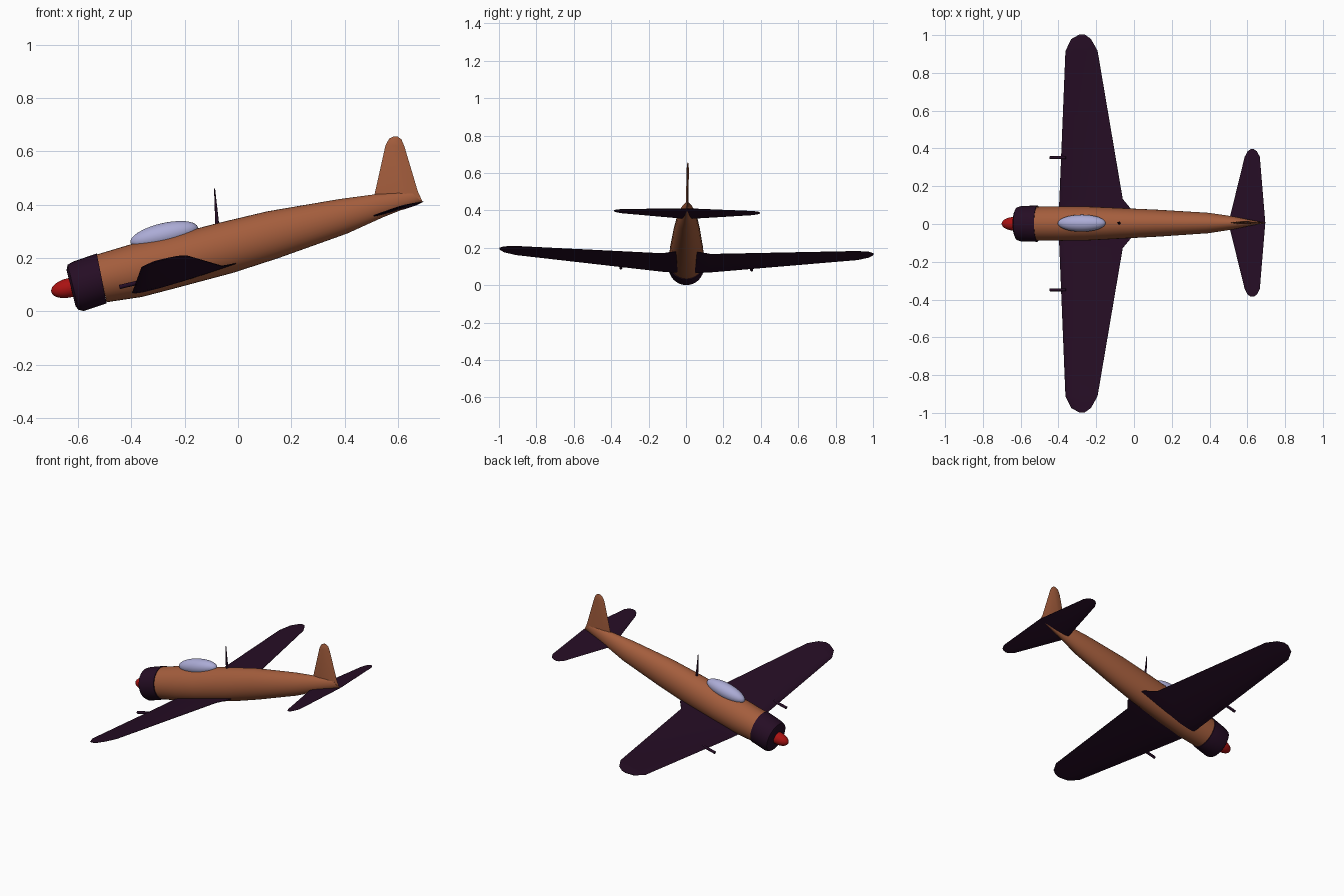
import bpy
import bmesh
from math import sin, cos, pi, radians, sqrt
from mathutils import Matrix, Vector

cube = bpy.data.objects.get("Cube")
if cube:
    bpy.data.objects.remove(cube)

ROLL = radians(-0.85)    # slight bank of the whole aircraft
PITCH = radians(-13)     # nose-down attitude of the body axis


def material(name, rgb):
    m = bpy.data.materials.new(name)
    m.use_nodes = True
    color = (*rgb, 1)
    m.diffuse_color = color
    m.node_tree.nodes["Principled BSDF"].inputs["Base Color"].default_value = color
    return m


BROWN = material("copper_brown", (0.37, 0.11, 0.046))
PURPLE = material("dark_purple", (0.019, 0.004, 0.018))
RED = material("spinner_red", (0.4, 0.006, 0.006))
GLASS = material("pale_lilac", (0.41, 0.41, 0.67))
parts = []


def finish(name, bm, mat):
    bmesh.ops.recalc_face_normals(bm, faces=bm.faces)
    mesh = bpy.data.meshes.new(name)
    bm.to_mesh(mesh)
    bm.free()
    mesh.materials.append(mat)
    obj = bpy.data.objects.new(name, mesh)
    bpy.context.collection.objects.link(obj)
    obj.rotation_euler.x = ROLL
    parts.append(obj)
    return obj


def loft(name, rings, mat):
    """Skin a list of equal-length point rings and cap both ends."""
    bm = bmesh.new()
    loops = [[bm.verts.new(p) for p in ring] for ring in rings]
    n = len(loops[0])
    for a, b in zip(loops, loops[1:]):
        for i in range(n):
            j = (i + 1) % n
            bm.faces.new((a[i], a[j], b[j], b[i]))
    bm.faces.new(loops[0])
    bm.faces.new(loops[-1])
    return finish(name, bm, mat)


def body_ring(top, bottom, width, n=32):
    """Ellipse between a top and a bottom point, both given as (x, z)."""
    t, b = Vector((top[0], 0, top[1])), Vector((bottom[0], 0, bottom[1]))
    mid, up = (t + b) / 2, (t - b) / 2
    return [mid + up * cos(2 * pi * i / n) + Vector((0, width * sin(2 * pi * i / n), 0))
            for i in range(n)]


def airfoil_ring(y, le, te, thick):
    """Wing section at span y from leading edge (x, z) to trailing edge."""
    lead, trail = Vector((le[0], y, le[1])), Vector((te[0], y, te[1]))
    chord = trail - lead
    normal = Vector((-chord.z, 0, chord.x)).normalized()
    steps = [0, 0.03, 0.1, 0.25, 0.45, 0.7, 1]

    def half(s):
        return thick * (2.6 * (sqrt(s) - s) * 0.75 + 0.06 * s)

    upper = [lead + chord * s + normal * half(s) for s in steps]
    lower = [lead + chord * s - normal * half(s) for s in reversed(steps[1:])]
    return upper + lower


def wing(name, stations, mat):
    mirrored = [(-s[0], *s[1:]) for s in reversed(stations) if s[0] > 0]
    return loft(name, [airfoil_ring(*s) for s in mirrored + stations], mat)


def ellipsoid(name, centre, radii, mat):
    bm = bmesh.new()
    bmesh.ops.create_uvsphere(bm, u_segments=32, v_segments=20, radius=1)
    bm.transform(Matrix.Translation(centre) @ Matrix.Rotation(PITCH, 4, 'Y')
                 @ Matrix.Diagonal((*radii, 1)))
    return finish(name, bm, mat)


def rod(name, start, end, r1, r2, mat):
    a, b = Vector(start), Vector(end)
    bm = bmesh.new()
    bmesh.ops.create_cone(bm, cap_ends=True, segments=12, radius1=r1, radius2=r2,
                          depth=(b - a).length)
    turn = (b - a).to_track_quat('Z', 'Y').to_matrix().to_4x4()
    bm.transform(Matrix.Translation((a + b) / 2) @ turn)
    return finish(name, bm, mat)


# Fuselage, tapering to a narrow vertical edge at the tail
loft("fuselage", [body_ring(*s) for s in [
    ((-0.53, 0.213), (-0.493, 0.034), 0.09),
    ((-0.40, 0.252), (-0.36, 0.054), 0.091),
    ((-0.27, 0.28), (-0.23, 0.088), 0.09),
    ((-0.08, 0.33), (-0.02, 0.144), 0.08),
    ((0.11, 0.375), (0.15, 0.199), 0.071),
    ((0.38, 0.421), (0.41, 0.292), 0.054),
    ((0.515, 0.439), (0.54, 0.351), 0.034),
    ((0.645, 0.45), (0.69, 0.411), 0.004),
]], BROWN)

# Engine cowling with a rounded front lip
loft("cowling", [body_ring(*s) for s in [
    ((-0.643, 0.155), (-0.609, 0.018), 0.071),
    ((-0.639, 0.175), (-0.598, 0.006), 0.087),
    ((-0.617, 0.187), (-0.579, 0.001), 0.094),
    ((-0.53, 0.217), (-0.493, 0.030), 0.096),
]], PURPLE)
ellipsoid("spinner", (-0.634, 0, 0.088), (0.068, 0.036, 0.036), RED)
ellipsoid("canopy", (-0.277, 0, 0.286), (0.13, 0.045, 0.045), GLASS)

# Main wing with root fillet and rounded tips
wing("main_wing", [
    (0.0, (-0.40, 0.068), (0.0, 0.18), 0.024),
    (0.07, (-0.398, 0.07), (-0.01, 0.178), 0.024),
    (0.13, (-0.395, 0.074), (-0.06, 0.168), 0.023),
    (0.914, (-0.363, 0.150), (-0.193, 0.196), 0.012),
    (0.977, (-0.332, 0.164), (-0.228, 0.193), 0.009),
    (1.0, (-0.29, 0.177), (-0.26, 0.186), 0.004),
], PURPLE)

# Horizontal tail
wing("tailplane", [
    (0.0, (0.50, 0.355), (0.695, 0.411), 0.010),
    (0.35, (0.586, 0.381), (0.666, 0.402), 0.006),
    (0.38, (0.602, 0.386), (0.65, 0.399), 0.004),
    (0.39, (0.617, 0.390), (0.635, 0.395), 0.002),
], PURPLE)

# Vertical fin: sections stacked upward, thin and lens shaped
fin_rings = []
for le, te, half in [((0.53, 0.40), (0.693, 0.41), 0.007),
                     ((0.512, 0.438), (0.675, 0.448), 0.007),
                     ((0.553, 0.622), (0.624, 0.619), 0.006),
                     ((0.567, 0.648), (0.613, 0.645), 0.004),
                     ((0.583, 0.656), (0.598, 0.656), 0.002)]:
    a, b = Vector((le[0], 0, le[1])), Vector((te[0], 0, te[1]))
    side = Vector((0, half, 0))
    front, rear = a.lerp(b, 0.25), a.lerp(b, 0.7)
    fin_rings.append([a, front + side, rear + side, b, rear - side, front - side])
loft("tail_fin", fin_rings, BROWN)

# Aerial mast and wing guns
rod("aerial_mast", (-0.077, 0, 0.31), (-0.088, 0, 0.461), 0.008, 0.002, PURPLE)
for side, label in ((1, "left"), (-1, "right")):
    rod("wing_gun_" + label, (-0.445, 0.35 * side, 0.086), (-0.36, 0.35 * side, 0.106),
        0.008, 0.008, PURPLE)

# Smooth shading with sharp creases kept
for obj in bpy.context.selected_objects:
    obj.select_set(False)
for obj in parts:
    obj.select_set(True)
bpy.context.view_layer.objects.active = parts[0]
bpy.ops.object.shade_smooth_by_angle(angle=radians(35))
